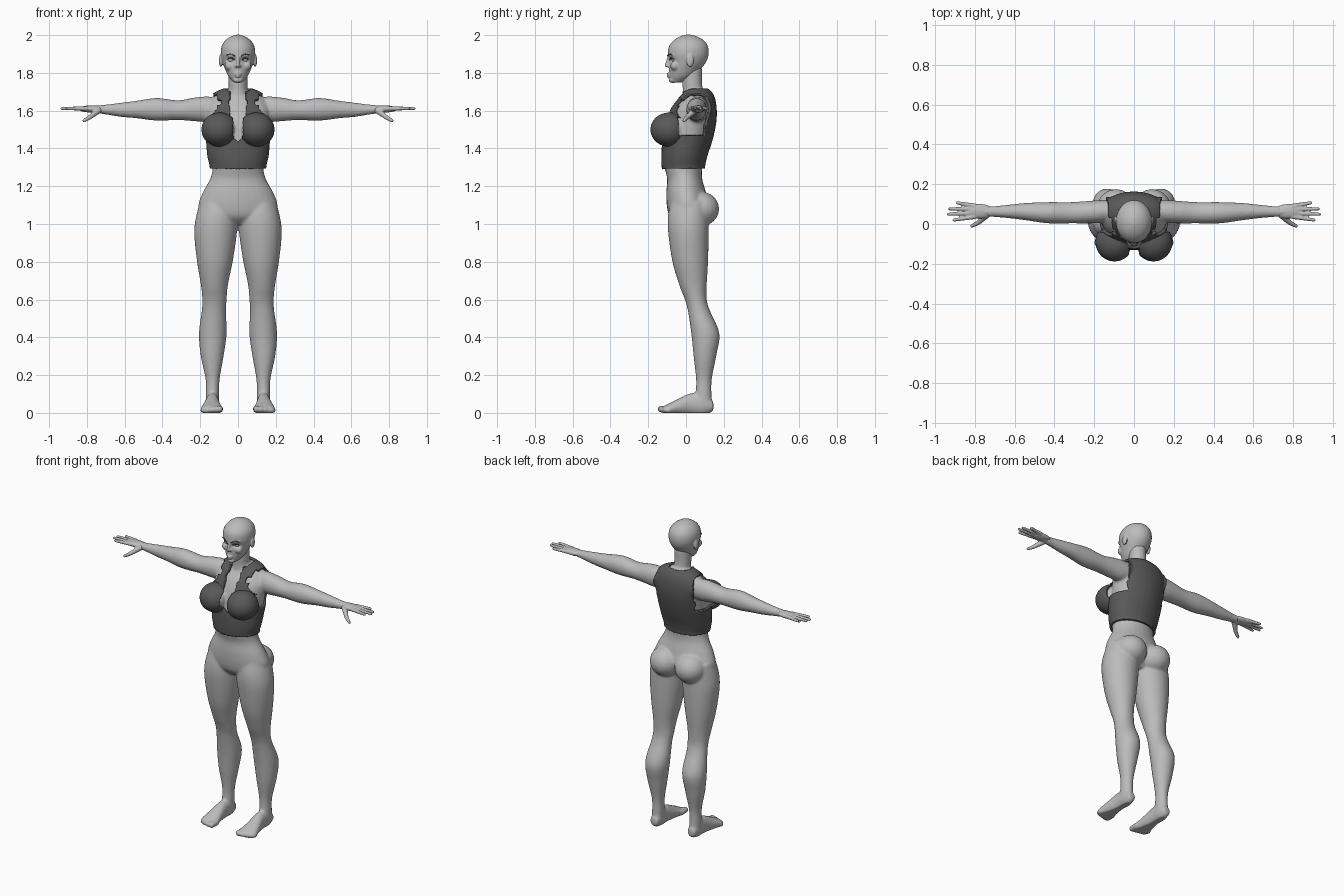
import bpy, bmesh, math
from mathutils import Matrix, Vector

if "Cube" in bpy.data.objects:
    bpy.data.objects.remove(bpy.data.objects["Cube"])


def material(name, grey):
    m = bpy.data.materials.new(name)
    m.use_nodes = True
    col = (grey, grey, grey, 1)
    m.diffuse_color = col
    m.node_tree.nodes["Principled BSDF"].inputs["Base Color"].default_value = col
    return m


SKIN = material("light grey skin", 0.5)
CLOTH = material("dark grey cloth", 0.1)


def loft(bm, axis, sections, steps=5, sides=28):
    """Closed skin through elliptical sections (t, u0, u1, v0, v1)."""
    n, rows = len(sections), []
    for i in range(n - 1):
        a, b, c, d = (sections[min(max(i + k, 0), n - 1)] for k in (-1, 0, 1, 2))
        for s in range(steps + (i == n - 2)):
            t = s / steps
            rows.append([q + t / 2 * (r - p + t * (2*p - 5*q + 4*r - w + t * (3*q - p - 3*r + w)))
                         for p, q, r, w in zip(a, b, c, d)])
    rings = []
    for t, u0, u1, v0, v1 in rows:
        ring = []
        for k in range(sides):
            ang = math.tau * k / sides
            p = [(u0 + u1) / 2 + (u1 - u0) / 2 * math.cos(ang),
                 (v0 + v1) / 2 + (v1 - v0) / 2 * math.sin(ang)]
            p.insert("xyz".index(axis), t)
            ring.append(bm.verts.new(p))
        rings.append(ring)
    for lo, hi in zip(rings, rings[1:]):
        for k in range(sides):
            j = (k + 1) % sides
            bm.faces.new((lo[k], lo[j], hi[j], hi[k]))
    bm.faces.new(rings[0])
    bm.faces.new(rings[-1])


def centred(sections):
    return [(z, -h, h, y0, y1) for z, h, y0, y1 in sections]


def ball(bm, centre, radii):
    bmesh.ops.create_uvsphere(bm, u_segments=20, v_segments=12, radius=1,
                              matrix=Matrix.Translation(centre) @ Matrix.Diagonal((*radii, 1)))


def limb(bm, p, q, r0, r1, beads=12):
    p, q = Vector(p), Vector(q)
    for i in range(beads):
        t = i / (beads - 1)
        ball(bm, p.lerp(q, t), [r0 + (r1 - r0) * t] * 3)


def mirror(bm):
    both = bmesh.ops.duplicate(bm, geom=bm.verts[:] + bm.edges[:] + bm.faces[:])["geom"]
    for v in both:
        if isinstance(v, bmesh.types.BMVert):
            v.co.x *= -1


def finish(name, bm, mat, voxel=0, smooth=0):
    """Fuse the pieces into one smooth surface."""
    bmesh.ops.recalc_face_normals(bm, faces=bm.faces)
    me = bpy.data.meshes.new(name)
    bm.to_mesh(me)
    bm.free()
    ob = bpy.data.objects.new(name, me)
    bpy.context.collection.objects.link(ob)
    if voxel:
        r = ob.modifiers.new("fuse", 'REMESH')
        r.mode, r.voxel_size = 'VOXEL', voxel
        s = ob.modifiers.new("soften", 'SMOOTH')
        s.factor, s.iterations = 0.5, smooth
        dg = bpy.context.evaluated_depsgraph_get()
        me = bpy.data.meshes.new_from_object(ob.evaluated_get(dg))
        ob.modifiers.clear()
        ob.data = me
    me.materials.clear()
    me.materials.append(mat)
    me.shade_smooth()
    return ob


# Body: arms, legs, feet and curves on one side, then mirrored
bm = bmesh.new()
loft(bm, 'x', [(.1, .02, .12, 1.55, 1.67), (.17, .005, .12, 1.54, 1.675),
               (.24, .003, .115, 1.545, 1.668), (.32, .003, .11, 1.55, 1.655),
               (.43, .003, .11, 1.547, 1.667), (.54, .018, .106, 1.56, 1.652),
               (.62, .028, .098, 1.567, 1.642), (.7, .035, .09, 1.58, 1.632),
               (.74, .035, .09, 1.585, 1.63)])
loft(bm, 'z', [(1.12, .02, .2, -.08, .12), (1.04, .004, .222, -.096, .12),
               (.95, .006, .232, -.094, .12), (.8, .028, .217, -.072, .117),
               (.68, .053, .197, -.037, .11), (.6, .06, .189, -.006, .11),
               (.54, .064, .192, .01, .127), (.42, .06, .207, .028, .177),
               (.3, .076, .197, .04, .16), (.18, .097, .172, .053, .137),
               (.1, .1, .17, .05, .135), (.04, .1, .17, .04, .14)])
loft(bm, 'y', [(.145, .11, .16, .01, .06), (.1, .1, .17, -.01, .1),
               (.03, .1, .172, -.01, .105), (-.04, .09, .187, -.01, .075),
               (-.09, .082, .198, -.01, .05), (-.12, .09, .19, -.005, .036)])
for i in range(5):
    x, r = .097 + .023 * i, .02 - .002 * i
    limb(bm, (x, -.09, r), (x, -.134 + .004 * i * i / 2, r), r, r * .9, 5)
ball(bm, (.09, .076, 1.08), (.098, .1, .092))
ball(bm, (.098, -.09, 1.5), (.082, .085, .076))
mirror(bm)
# Trunk and neck
loft(bm, 'z', centred([(1, .09, -.05, .07), (1.04, .19, -.088, .1), (1.1, .21, -.102, .12),
                       (1.17, .185, -.104, .105), (1.24, .147, -.1, .086), (1.3, .135, -.114, .086),
                       (1.36, .148, -.116, .098), (1.45, .156, -.11, .127), (1.54, .165, -.095, .146),
                       (1.61, .17, -.067, .148), (1.66, .145, -.03, .14), (1.69, .105, 0, .125),
                       (1.71, .05, .01, .1)]))
loft(bm, 'z', centred([(1.62, .085, -.03, .12), (1.7, .053, -.018, .093),
                       (1.75, .05, -.02, .085), (1.83, .05, -.02, .085)]))
body = finish("body", bm, SKIN, .007, 8)
for v in body.data.vertices:
    v.co.z = max(v.co.z, 0)

# Hands
bm = bmesh.new()
ball(bm, (.775, .064, 1.609), (.07, .037, .019))
limb(bm, (.7, .062, 1.607), (.76, .062, 1.608), .023, .02)
for y0, x1, y1 in ((.037, .912, .02), (.055, .94, .049), (.075, .933, .076), (.091, .895, .106)):
    limb(bm, (.8, y0, 1.611), (x1 - .008, y1, 1.612), .0125, .0085, 16)
limb(bm, (.74, .045, 1.6), (.785, .005, 1.565), .017, .012)
limb(bm, (.785, .005, 1.565), (.815, -.01, 1.547), .012, .009)
mirror(bm)
finish("hands", bm, SKIN, .004, 3)

# Head with ears, cheeks, brow, nose, lips and chin
bm = bmesh.new()
ball(bm, (.091, .022, 1.865), (.01, .02, .034))
ball(bm, (.045, -.058, 1.838), (.026, .025, .026))
limb(bm, (.014, -.088, 1.892), (.055, -.068, 1.896), .009, .009)
limb(bm, (0, -.096, 1.794), (.016, -.088, 1.793), .0075, .004)
limb(bm, (0, -.094, 1.782), (.012, -.087, 1.784), .008, .005)
limb(bm, (.0, -.1, 1.838), (.012, -.092, 1.836), .008, .007)
mirror(bm)
limb(bm, (0, -.09, 1.885), (0, -.105, 1.84), .008, .009)
ball(bm, (0, -.07, 1.762), (.026, .022, .016))
loft(bm, 'z', centred([(1.75, .024, -.08, -.02), (1.78, .05, -.087, .04), (1.82, .069, -.09, .078),
                       (1.86, .083, -.09, .108), (1.9, .091, -.096, .12), (1.94, .087, -.09, .116),
                       (1.97, .069, -.068, .097), (1.99, .043, -.038, .065), (2.002, .012, -.006, .03)]))
head = finish("head", bm, SKIN, .0045, 4)
for v in head.data.vertices:
    if v.co.y < 0:  # eye sockets
        d = math.hypot((abs(v.co.x) - .036) / .02, (v.co.z - 1.868) / .013)
        v.co.y += .012 * math.exp(-d * d)

# Eyes
bm = bmesh.new()
ball(bm, (.036, -.062, 1.868), (.017, .014, .01))
mirror(bm)
finish("eyes", bm, SKIN)


# Brows and lashes: thin strips laid on the face
def face_strip(name, points, height):
    bm = bmesh.new()
    inv = head.matrix_world.inverted()
    rows = []
    for x, z in points:
        pair = []
        for dz in (-height / 2, height / 2):
            hit, loc, *_ = head.ray_cast(inv @ Vector((x, -1, z + dz)), Vector((0, 1, 0)))
            pair.append(bm.verts.new(loc - Vector((0, .003, 0))))
        rows.append(pair)
    for a, b in zip(rows, rows[1:]):
        bm.faces.new((a[0], b[0], b[1], a[1]))
    mirror(bm)
    ob = finish(name, bm, CLOTH)
    ob.modifiers.new("thickness", 'SOLIDIFY').thickness = .002


face_strip("brows", [(.016, 1.89), (.03, 1.896), (.046, 1.9), (.062, 1.894)], .006)
face_strip("lashes", [(.02, 1.87), (.03, 1.877), (.042, 1.878), (.056, 1.873)], .005)


# Vest: the covered region of the trunk, thickened outwards
def covered(p):
    x, y, z = abs(p.x), p.y, p.z
    if not 1.292 < z < 1.705 or x > .2:
        return False
    if y < 0 and z > 1.435 and x < min(.036, (z - 1.435) * .9):
        return False
    if z < 1.475:
        return True
    if y < .035:
        notch = .02 if 1.625 < z < 1.65 else 0
        return .036 + notch / 2 < x < .108 - notch + max(0, 1.6 - z) * 1.1 and (y < -.045 or z > 1.56)
    return x < .125 + max(0, y - .09) * .6 or (z < 1.53 and y > .09)


bm = bmesh.new()
bm.from_mesh(body.data)
bmesh.ops.delete(bm, geom=[f for f in bm.faces if not covered(f.calc_center_median())], context='FACES')
for _ in range(4):
    rim = [v for v in bm.verts if v.is_boundary]
    bmesh.ops.smooth_vert(bm, verts=rim, factor=.5, use_axis_x=True, use_axis_y=True, use_axis_z=True)
vest = finish("vest", bm, CLOTH)
shell = vest.modifiers.new("thickness", 'SOLIDIFY')
shell.thickness, shell.offset = .015, 1
